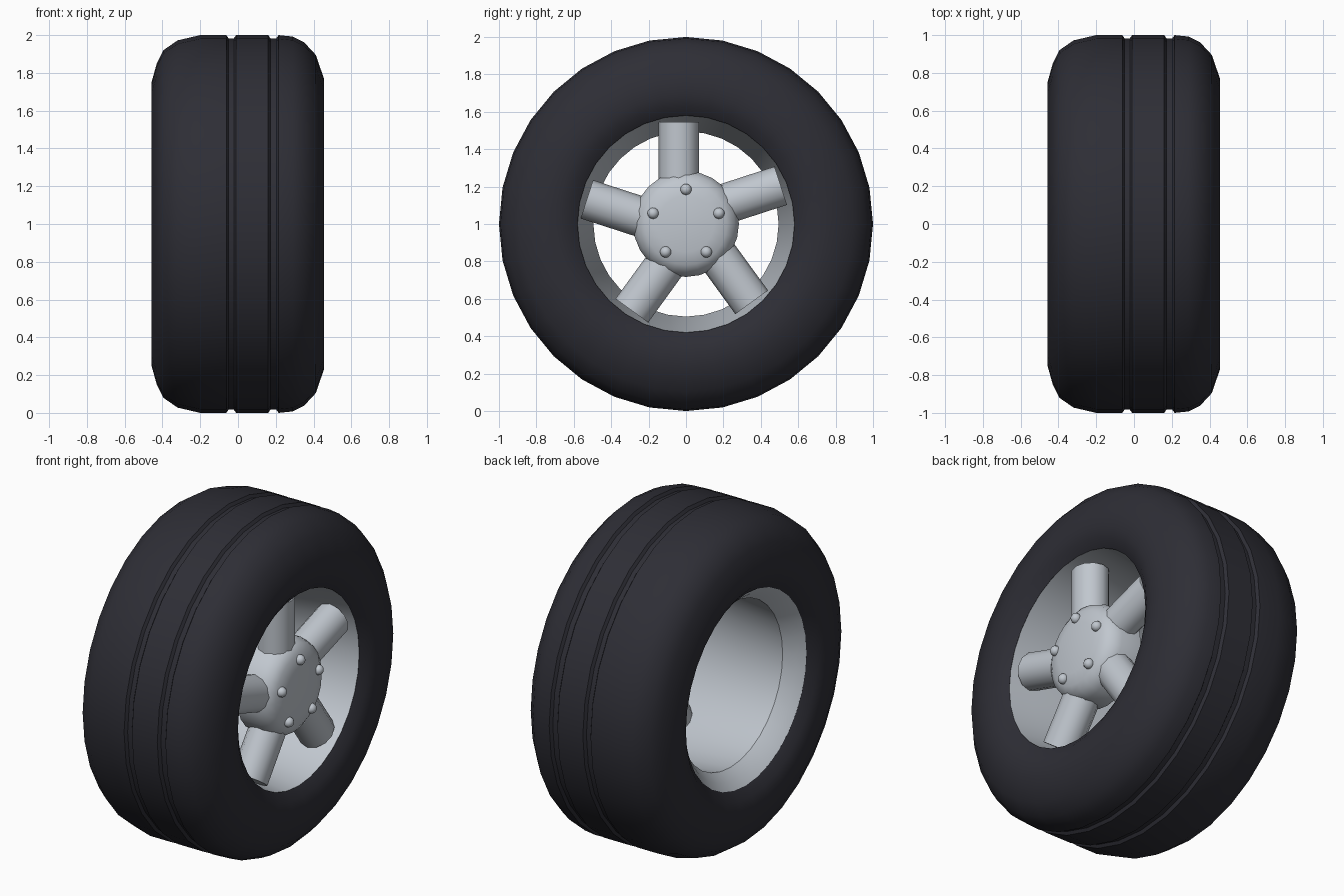
import bpy, bmesh, math
from mathutils import Matrix, Vector

cube = bpy.data.objects.get("Cube")
if cube:
    bpy.data.objects.remove(cube)

AXLE = Vector((0, 0, 1))


def material(name, color):
    m = bpy.data.materials.new(name)
    m.use_nodes = True
    m.diffuse_color = (*color, 1)
    bsdf = m.node_tree.nodes["Principled BSDF"]
    bsdf.inputs["Base Color"].default_value = (*color, 1)
    bsdf.inputs["Roughness"].default_value = 0.6
    return m


rubber = material("dark rubber", (0.027, 0.027, 0.036))
metal = material("light metal", (0.53, 0.57, 0.62))


def finish(bm, name, mat, angle=35):
    bmesh.ops.recalc_face_normals(bm, faces=bm.faces)
    mesh = bpy.data.meshes.new(name)
    bm.to_mesh(mesh)
    bm.free()
    mesh.materials.append(mat)
    ob = bpy.data.objects.new(name, mesh)
    bpy.context.collection.objects.link(ob)
    bpy.ops.object.select_all(action="DESELECT")
    ob.select_set(True)
    bpy.context.view_layer.objects.active = ob
    bpy.ops.object.shade_smooth_by_angle(angle=math.radians(angle))
    return ob


def lathe(name, profile, mat, sides, angle=35):
    """Turn a closed (x, radius) outline around the axle."""
    bm = bmesh.new()
    rings = []
    for i in range(sides):
        a = math.tau * i / sides
        rings.append([bm.verts.new(AXLE + Vector((x, r * math.sin(a), r * math.cos(a))))
                      for x, r in profile])
    n = len(profile)
    for i in range(sides):
        p, q = rings[i], rings[(i + 1) % sides]
        for j in range(n):
            k = (j + 1) % n
            bm.faces.new((p[j], p[k], q[k], q[j]))
    bmesh.ops.remove_doubles(bm, verts=bm.verts, dist=1e-5)
    bmesh.ops.dissolve_degenerate(bm, edges=bm.edges, dist=1e-6)
    return finish(bm, name, mat, angle)


# Tyre: rounded shoulders and two tread grooves
def groove(x0, x1):
    return [(x0, 1), (x0 + 0.012, 0.983), (x1 - 0.012, 0.983), (x1, 1)]


tyre = [(-0.40, 0.58), (-0.44, 0.63), (-0.458, 0.69), (-0.458, 0.75),
        (-0.43, 0.85), (-0.395, 0.92), (-0.32, 0.972), (-0.2, 1)]
tyre += groove(-0.062, -0.01) + groove(0.16, 0.215)
tyre += [(0.29, 0.992), (0.35, 0.962), (0.412, 0.895), (0.455, 0.77),
         (0.455, 0.69), (0.44, 0.63), (0.405, 0.58), (0.36, 0.62), (-0.36, 0.62)]
lathe("tyre", tyre, rubber, 32)

# Rim barrel: narrow near the back lip, flaring toward the outer side
lathe("rim_barrel", [(-0.40, 0.582), (-0.36, 0.54), (-0.30, 0.495), (0.0, 0.525),
                     (0.25, 0.56), (0.405, 0.582), (0.36, 0.61), (-0.36, 0.61)], metal, 32)

# Hub: shallow dome with a rounded edge
lathe("hub", [(0.425, 0), (0.42, 0.15), (0.405, 0.22), (0.375, 0.262),
              (0.32, 0.283), (0.19, 0.283), (0.19, 0)], metal, 24, 40)

# Five round spokes set beside the radial line, and five domed bolts
for i in range(5):
    turn = Matrix.Translation(AXLE) @ Matrix.Rotation(math.tau * i / 5, 4, "X")
    bm = bmesh.new()
    bmesh.ops.create_cone(bm, cap_ends=True, segments=12, radius1=0.108, radius2=0.108,
                          depth=0.35,
                          matrix=turn @ Matrix.Translation((0.28, -0.038, 0.37))
                          @ Matrix.Diagonal((0.95, 1, 1, 1)))
    finish(bm, f"spoke_{i + 1}", metal)

    bm = bmesh.new()
    bmesh.ops.create_uvsphere(bm, u_segments=12, v_segments=8, radius=0.03,
                              matrix=turn @ Matrix.Translation((0.415, 0, 0.185)))
    finish(bm, f"bolt_{i + 1}", metal, 60)
